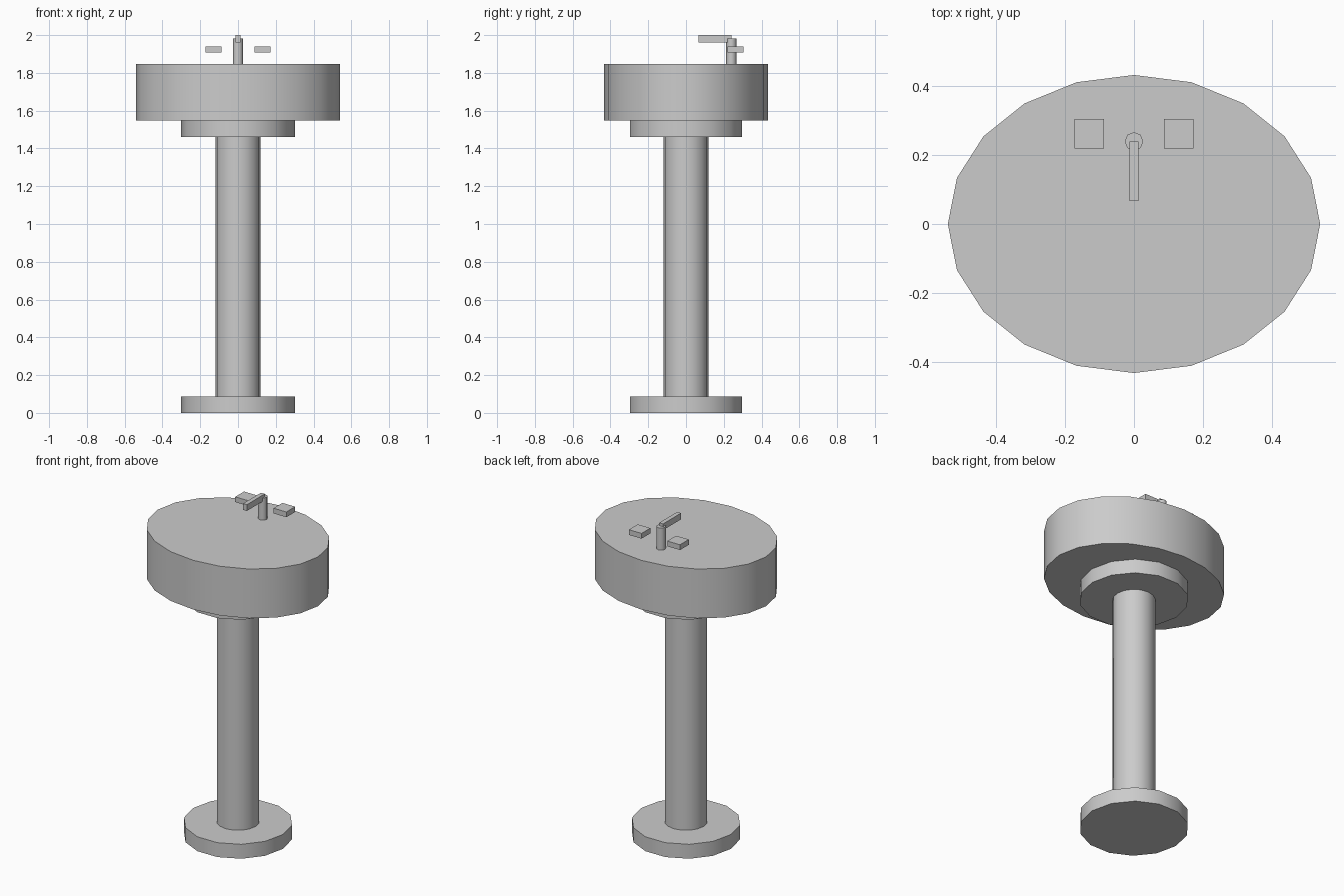
import bpy
from math import radians, sin, cos, pi

if "Cube" in bpy.data.objects:
    bpy.data.objects.remove(bpy.data.objects["Cube"])


def finish(name, verts, faces, smooth=False):
    mesh = bpy.data.meshes.new(name)
    mesh.from_pydata(verts, [], faces)
    obj = bpy.data.objects.new(name, mesh)
    bpy.context.collection.objects.link(obj)
    if smooth:
        bpy.ops.object.select_all(action='DESELECT')
        obj.select_set(True)
        bpy.context.view_layer.objects.active = obj
        bpy.ops.object.shade_smooth_by_angle(angle=radians(50))
    return obj


def drum(name, sides, rx, ry, z0, z1, y=0.0):
    """Upright elliptical prism with a corner on the x axis."""
    verts = [(rx * cos(2 * pi * i / sides), y + ry * sin(2 * pi * i / sides), z)
             for z in (z0, z1) for i in range(sides)]
    faces = [(i, (i + 1) % sides, sides + (i + 1) % sides, sides + i)
             for i in range(sides)]
    faces += [tuple(reversed(range(sides))), tuple(range(sides, 2 * sides))]
    return finish(name, verts, faces, True)


def box(name, x, y, z):
    """Box from (min, max) pairs."""
    verts = [(a, b, c) for c in z for b in y for a in x]
    faces = [(0, 2, 3, 1), (4, 5, 7, 6), (0, 1, 5, 4),
             (2, 6, 7, 3), (0, 4, 6, 2), (1, 3, 7, 5)]
    return finish(name, verts, faces)


# Pedestal
drum("base_foot", 14, 0.303, 0.303, 0.0, 0.088)
drum("pedestal_column", 16, 0.119, 0.119, 0.088, 1.46)
drum("basin_collar", 14, 0.303, 0.303, 1.46, 1.547)

# Oval basin
drum("basin", 20, 0.541, 0.433, 1.547, 1.848)

# Tap
drum("tap_stem", 8, 0.027, 0.027, 1.848, 1.983, y=0.24)
box("tap_spout", (-0.013, 0.013), (0.067, 0.24), (1.962, 2.0))

# Tap handles, one each side
for side, cx in (("left", -0.13), ("right", 0.13)):
    box(side + "_tap_handle", (cx - 0.043, cx + 0.043), (0.22, 0.305), (1.908, 1.94))
